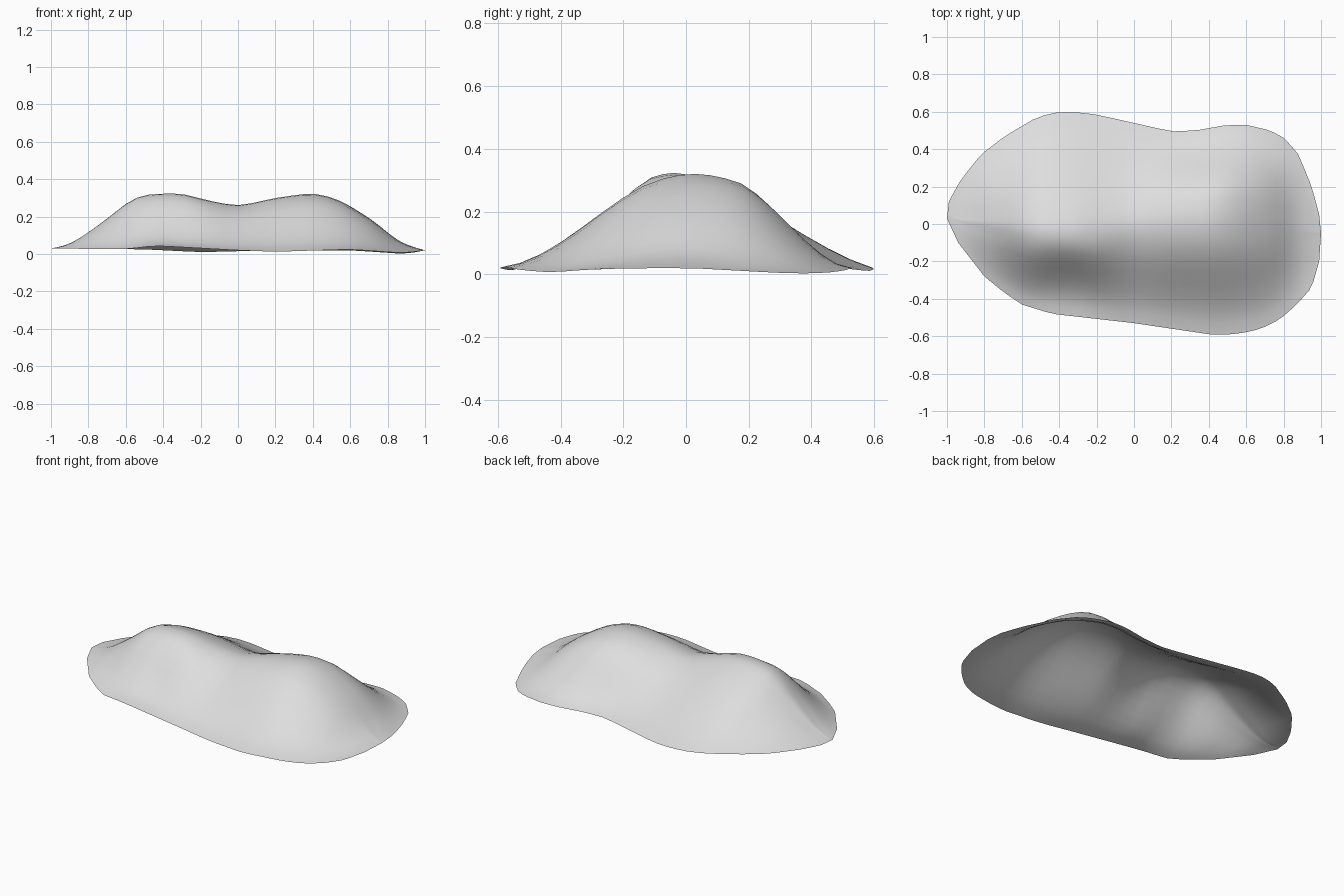
import bpy
import bmesh
import math

default_cube = bpy.data.objects.get("Cube")
if default_cube:
    bpy.data.objects.remove(default_cube, do_unlink=True)

# Plan outline: (x, y) along the front edge and along the back edge
FRONT = [(-1, .03), (-.94, -.1), (-.8, -.28), (-.69, -.37), (-.6, -.43), (-.44, -.48),
         (0, -.53), (.44, -.595), (.57, -.585), (.68, -.56), (.78, -.51), (.87, -.43),
         (.95, -.34), (.99, -.2), (1, -.05)]
BACK = [(-1, .03), (-.99, .12), (-.93, .23), (-.82, .37), (-.69, .47), (-.52, .57),
        (-.43, .595), (-.33, .6), (-.2, .585), (.2, .495), (.33, .5), (.5, .53),
        (.6, .53), (.73, .5), (.81, .455), (.88, .37), (.95, .2), (.99, .05), (1, -.05)]

# Crest: height of the twin humps and the front and back limits of the flat top
CREST_HEIGHT = [(-1, .03), (-.9, .05), (-.75, .15), (-.56, .3), (-.48, .32), (-.3, .325),
                (-.18, .29), (0, .255), (.2, .3), (.38, .325), (.47, .315), (.58, .27),
                (.75, .16), (.83, .085), (.91, .045), (1, .02)]
CREST_FRONT = [(-1, .03), (-.6, -.08), (-.4, -.15), (-.25, -.13), (0, -.08), (.4, -.07),
               (.7, -.1), (1, -.05)]
CREST_BACK = [(-1, .03), (-.6, .04), (-.3, .03), (0, .07), (.4, .14), (.7, .12), (1, -.05)]

# Slightly uneven ground edge
RIM_FRONT = [(-1, .03), (-.6, .025), (-.45, .045), (0, .02), (.2, .012), (.6, .025),
             (.88, .005), (1, .02)]
RIM_BACK = [(-1, .03), (-.5, .025), (-.2, .01), (.2, .02), (.6, .02), (.9, 0), (1, .02)]

# Slope shape: hollow of the front, and how straight the back runs down
FRONT_HOLLOW = [(-1, 1), (-.6, 1.1), (-.35, 1.5), (-.1, 1.1), (1, 1.1)]
BACK_STRAIGHT = [(-1, .6), (-.2, .6), (.3, .15), (1, .15)]
END_ROUND = [(-1, .8), (-.65, 0), (.75, 0), (1, .6)]

STATIONS = 44
SLOPE_STEPS = 8
TOP_STEPS = 4
SHOULDER = .95


def sample(table, x):
    """Linear interpolation in a table of (x, value) pairs."""
    for (xa, va), (xb, vb) in zip(table, table[1:]):
        if x <= xb:
            return va + (vb - va) * max(0, x - xa) / (xb - xa)
    return table[-1][1]


def soft_sample(table, x):
    """Interpolation averaged over a small window, to round off the corners."""
    reach = min(.05, 1 - abs(x))
    return sum(sample(table, x + reach * k / 2) for k in range(-2, 3)) / 5


def slope(t, straight, rounding):
    """Rise from the edge to the crest: S-curve, straight ramp or rounded dome."""
    s_curve = t * t * (3 - 2 * t)
    ramp = s_curve + (t - s_curve) * straight
    return SHOULDER * (ramp + (t * (2 - t) - ramp) * rounding)


def cross_section(x):
    """Points from the front edge over the crest to the back edge."""
    front, back = sample(FRONT, x), sample(BACK, x)
    width = back - front
    top = soft_sample(CREST_HEIGHT, x)
    low, high = soft_sample(RIM_FRONT, x), soft_sample(RIM_BACK, x)
    crest_a = max(soft_sample(CREST_FRONT, x), front + .35 * width)
    crest_b = max(crest_a, min(soft_sample(CREST_BACK, x), back - .35 * width))
    hollow = soft_sample(FRONT_HOLLOW, x)
    straight = soft_sample(BACK_STRAIGHT, x)
    rounding = soft_sample(END_ROUND, x)
    points = []
    # Front slope
    for i in range(SLOPE_STEPS):
        t = i / SLOPE_STEPS
        rise = slope(t ** hollow, .4, rounding)
        points.append((x, front + (crest_a - front) * t, low + (top - low) * rise))
    # Gently domed top
    for i in range(TOP_STEPS + 1):
        t = i / TOP_STEPS
        rise = SHOULDER + (1 - SHOULDER) * math.sin(math.pi * t)
        base = low + (high - low) * t
        points.append((x, crest_a + (crest_b - crest_a) * t, base + (top - base) * rise))
    # Back slope
    for i in range(1, SLOPE_STEPS + 1):
        t = i / SLOPE_STEPS
        rise = slope(1 - t, straight, rounding)
        points.append((x, crest_b + (back - crest_b) * t, high + (top - high) * rise))
    return points


# Open shell lofted through the cross-sections, closing to a point at each end
bm = bmesh.new()
rows = []
for s in range(STATIONS + 1):
    x = -math.cos(math.pi * s / STATIONS)
    rows.append([bm.verts.new(p) for p in cross_section(x)])
for left, right in zip(rows, rows[1:]):
    for j in range(len(left) - 1):
        bm.faces.new((left[j], right[j], right[j + 1], left[j + 1]))
bmesh.ops.remove_doubles(bm, verts=bm.verts, dist=.0005)
for face in bm.faces:
    face.smooth = True

mesh = bpy.data.meshes.new("mound")
bm.to_mesh(mesh)
bm.free()
mound = bpy.data.objects.new("mound", mesh)
bpy.context.collection.objects.link(mound)

# Single plain grey
grey = bpy.data.materials.new("light_grey")
grey.use_nodes = True
color = (.73, .73, .73, 1)
grey.diffuse_color = color
grey.node_tree.nodes["Principled BSDF"].inputs["Base Color"].default_value = color
mesh.materials.append(grey)
